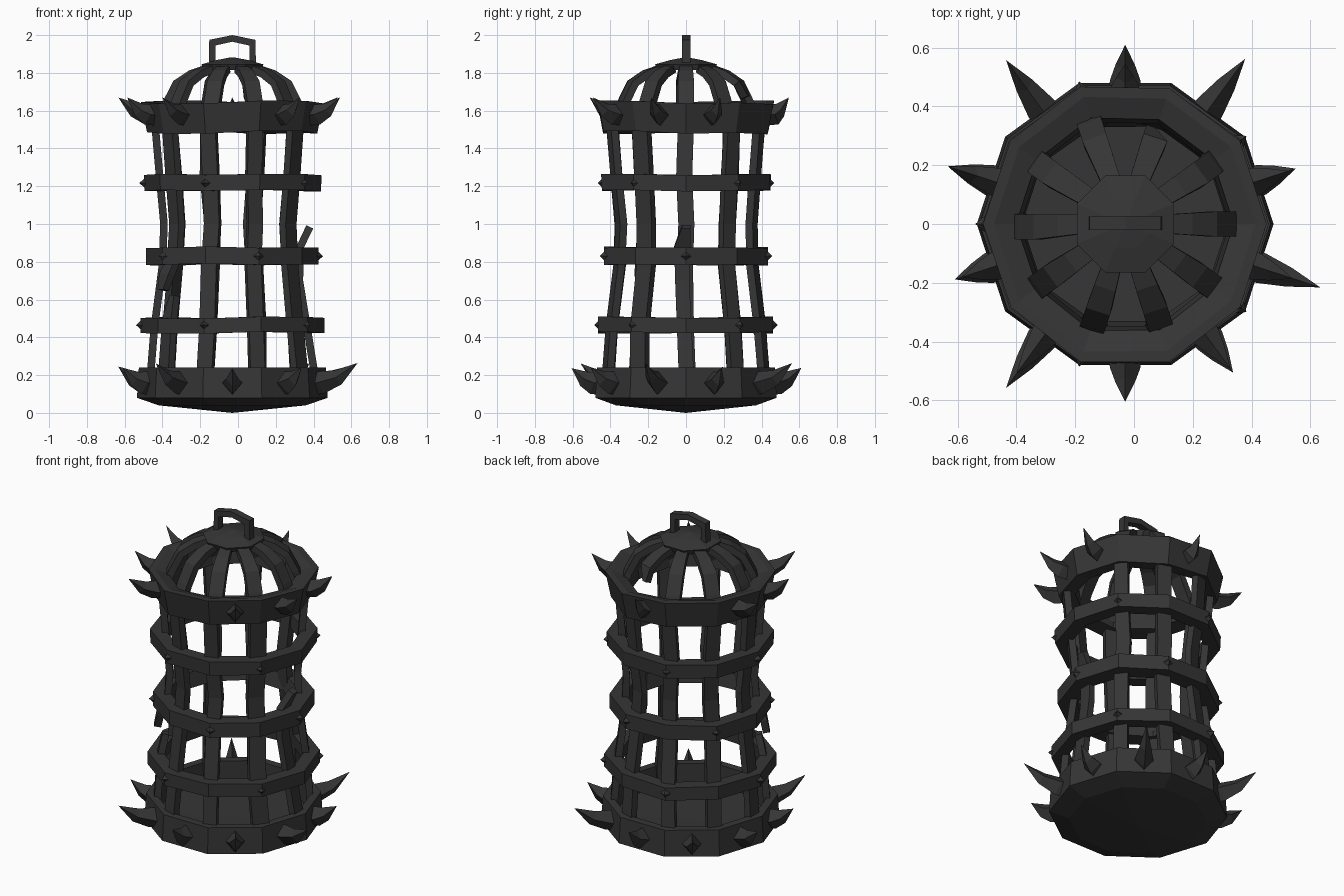
import bpy, bmesh, math, random
from mathutils import Vector

if "Cube" in bpy.data.objects:
    bpy.data.objects.remove(bpy.data.objects["Cube"])

random.seed(4)
CX = -0.03          # cage axis; uneven spikes shift the overall centre
N = 10
iron = bpy.data.materials.new("dark iron")
iron.diffuse_color = (0.036, 0.036, 0.036, 1)
iron.use_nodes = True
iron.node_tree.nodes["Principled BSDF"].inputs["Base Color"].default_value = iron.diffuse_color


def pos(deg, r, z, side=0.0):
    """Point at an angle and radius, moved sideways along the tangent."""
    a = math.radians(deg)
    return Vector((CX + r * math.cos(a) - side * math.sin(a),
                   r * math.sin(a) + side * math.cos(a), z))


def finish(name, bm):
    bmesh.ops.recalc_face_normals(bm, faces=bm.faces)
    me = bpy.data.meshes.new(name)
    bm.to_mesh(me)
    bm.free()
    me.materials.append(iron)
    ob = bpy.data.objects.new(name, me)
    bpy.context.collection.objects.link(ob)
    return ob


def loft(bm, sections, closed=False, caps=True):
    """Join equal-length point loops with quads."""
    loops = [[bm.verts.new(p) for p in s] for s in sections]
    pairs = list(zip(loops, loops[1:]))
    if closed:
        pairs.append((loops[-1], loops[0]))
    for a, b in pairs:
        k = len(a)
        for i in range(k):
            bm.faces.new((a[i], a[(i + 1) % k], b[(i + 1) % k], b[i]))
    if caps and not closed:
        bm.faces.new(loops[0])
        bm.faces.new(loops[-1])


def hoop(name, profile, jitter=0.006):
    """Ten-sided hand-forged ring from a closed (radius, height) profile."""
    bm = bmesh.new()
    secs = []
    for i in range(N):
        dz, dr = random.uniform(-jitter, jitter), random.uniform(-jitter, jitter) * 0.6
        secs.append([pos(i * 36, r + dr, z + dz) for r, z in profile])
    loft(bm, secs, closed=True)
    return finish(name, bm)


def strip(bm, deg, path, thick=0.04):
    """Flat bar along (radius, height, width, side shift) points."""
    secs = []
    for i, (r, z, w, s) in enumerate(path):
        p, q = path[max(i - 1, 0)], path[min(i + 1, len(path) - 1)]
        d = Vector((q[0] - p[0], q[1] - p[1])).normalized()
        n = Vector((d.y, -d.x)) * thick / 2
        secs.append([pos(deg, r + n.x, z + n.y, s - w / 2), pos(deg, r + n.x, z + n.y, s + w / 2),
                     pos(deg, r - n.x, z - n.y, s + w / 2), pos(deg, r - n.x, z - n.y, s - w / 2)])
    loft(bm, secs)


def spike(bm, deg, r0, z0, tip_r, tip_z, w=0.055, h=0.062):
    """Curved four-sided thorn."""
    mid_r, mid_z = r0 + (tip_r - r0) * 0.52, z0 + (tip_z - z0) * 0.3
    rings = []
    for r, z, k in ((r0 - 0.03, z0, 1), (r0 + 0.02, z0 + 0.005, 0.95), (mid_r, mid_z, 0.6)):
        rings.append([bm.verts.new(p) for p in (
            pos(deg, r, z, -w * k), pos(deg, r + 0.02 * (k < 1), z - h * k),
            pos(deg, r, z, w * k), pos(deg, r - 0.02 * (k < 1), z + h * k))])
    tip = bm.verts.new(pos(deg, tip_r, tip_z))
    for a, b in zip(rings, rings[1:]):
        for i in range(4):
            bm.faces.new((a[i], a[(i + 1) % 4], b[(i + 1) % 4], b[i]))
    for i in range(4):
        bm.faces.new((rings[-1][i], rings[-1][(i + 1) % 4], tip))
    bm.faces.new(rings[0])


# Base pan: shallow pointed underside with a raised wall
bm = bmesh.new()
prof = [(0.39, 0.04), (0.505, 0.08), (0.495, 0.24), (0.445, 0.24), (0.44, 0.11)]
secs = [[pos(i * 36, r, z) for i in range(N)] for r, z in prof]
loft(bm, secs, caps=False)
for start, z in ((0, 0.0), (4 * N, 0.10)):
    c = bm.verts.new(pos(0, 0, z))
    bm.verts.ensure_lookup_table()
    for i in range(N):
        bm.faces.new((bm.verts[start + i], bm.verts[start + (i + 1) % N], c))
finish("base_pan", bm)

# Top band with an inward ledge, and three middle hoops
hoop("top_band", [(0.455, 1.485), (0.487, 1.645), (0.45, 1.645), (0.375, 1.62), (0.36, 1.50)], 0.012)
hoop("upper_hoop", [(0.468, 1.175), (0.472, 1.26), (0.39, 1.26), (0.385, 1.175)])
hoop("middle_hoop", [(0.458, 0.785), (0.458, 0.875), (0.37, 0.875), (0.35, 0.785)])
hoop("lower_hoop", [(0.487, 0.425), (0.487, 0.505), (0.405, 0.505), (0.41, 0.425)])

# Vertical bars pinched at the waist; two are broken
bars = [(0.435, 0.09), (0.43, 0.24), (0.413, 0.45), (0.37, 0.78),
        (0.362, 1.0), (0.385, 1.25), (0.412, 1.56)]
bm = bmesh.new()
for i in range(N):
    if i in (0, 6):
        continue
    w = random.uniform(0.08, 0.1)
    strip(bm, i * 36, [(r, z, w, random.uniform(-0.01, 0.01)) for r, z in bars])
finish("cage_bars", bm)
bm = bmesh.new()
strip(bm, 0, [(0.435, 0.09, 0.08, 0), (0.43, 0.24, 0.08, 0), (0.355, 0.70, 0.075, -0.02),
              (0.36, 0.88, 0.085, -0.02), (0.41, 0.985, 0.045, 0)])
strip(bm, 216, [(0.435, 0.09, 0.09, 0), (0.43, 0.24, 0.09, 0), (0.41, 0.50, 0.08, 0),
                (0.385, 0.62, 0.04, 0.01)])
strip(bm, 216, [(0.43, 0.65, 0.05, -0.03), (0.415, 0.73, 0.085, -0.02), (0.375, 0.83, 0.085, 0),
                (0.362, 1.0, 0.085, 0), (0.385, 1.25, 0.09, 0), (0.412, 1.56, 0.09, 0)])
finish("broken_bars", bm)

# Dome ribs, one snapped short at the back
bm = bmesh.new()
for i in range(N):
    s = random.uniform(-0.012, 0.012)
    path = [(0.14, 1.822, 0.065, 0), (0.22, 1.795, 0.075, s / 2), (0.297, 1.745, 0.085, s)]
    path += [(0.325, 1.67, 0.03, 0.02)] if i == 2 else [(0.35, 1.64, 0.085, s), (0.385, 1.54, 0.085, 0)]
    strip(bm, i * 36, path, 0.04)
finish("dome_ribs", bm)

# Hub cap
bm = bmesh.new()
loft(bm, [[pos(22.5 + 45 * i, r, z) for i in range(8)]
          for r, z in ((0.165, 1.815), (0.178, 1.845), (0.09, 1.868), (0.01, 1.882))])
finish("hub_cap", bm)

# Handle: bent rod in the front plane
outer = [(-0.125, 1.85), (-0.122, 1.975), (0, 2.0), (0.122, 1.975), (0.125, 1.85)]
inner = [(-0.09, 1.85), (-0.09, 1.945), (0, 1.965), (0.09, 1.945), (0.09, 1.85)]
bm = bmesh.new()
loft(bm, [[Vector((CX + o[0], -0.02, o[1])), Vector((CX + o[0], 0.025, o[1])),
           Vector((CX + n[0], 0.025, n[1])), Vector((CX + n[0], -0.02, n[1]))]
          for o, n in zip(outer, inner)])
finish("handle", bm)

# Thorns around the base, on each flat side
reach = [0.61, 0.695, 0.61, 0.69, 0.635, 0.61, 0.69, 0.605, 0.625, 0.698]
bm = bmesh.new()
for i, r in enumerate(reach):
    spike(bm, 18 + 36 * i, 0.468, 0.155, r, 0.235 + (r - 0.6) * 0.3)
finish("base_thorns", bm)

# Thorns around the top band, three sides left bare
bm = bmesh.new()
for i, r in enumerate([0.585, 0, 0.545, 0, 0.635, 0.585, 0.63, 0, 0.61, 0.6]):
    if r:
        spike(bm, 18 + 36 * i, 0.45, 1.575, r, 1.67, 0.05, 0.055)
finish("top_thorns", bm)

# Pointed studs on alternate hoop corners
bm = bmesh.new()
for r, z, first in ((0.467, 1.217, 1), (0.455, 0.83, 0), (0.485, 0.465, 1)):
    for k in range(5):
        deg = 36 * (first + 2 * k)
        ring = [bm.verts.new(pos(deg, r - 0.01, z + dz, s))
                for s, dz in ((-0.03, 0), (0, -0.033), (0.03, 0), (0, 0.033))]
        tip = bm.verts.new(pos(deg, r + 0.025, z))
        for i in range(4):
            bm.faces.new((ring[i], ring[(i + 1) % 4], tip))
        bm.faces.new(ring)
finish("hoop_studs", bm)
